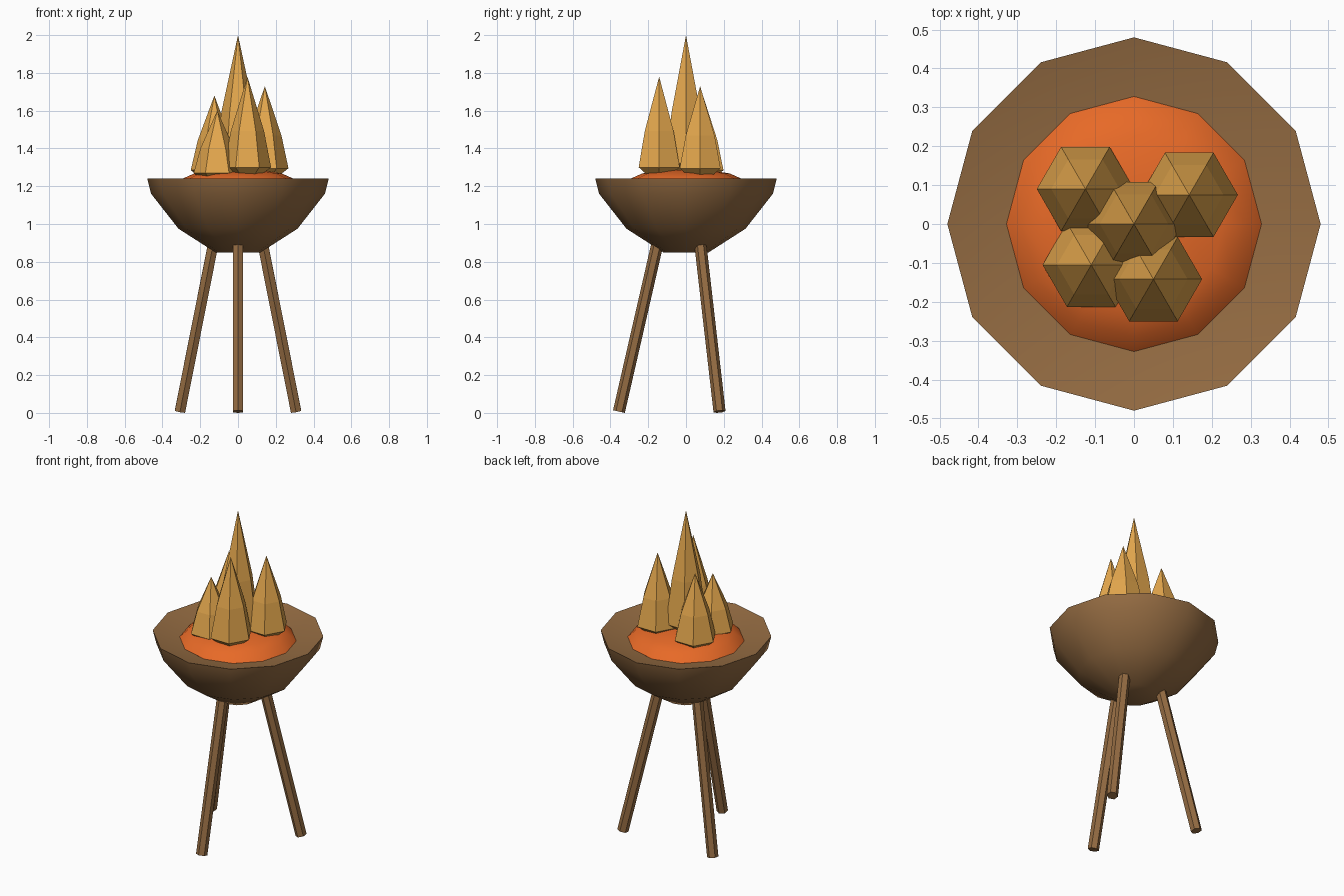
import bpy, bmesh
from math import cos, sin, pi, radians
from mathutils import Vector, Matrix

cube = bpy.data.objects.get("Cube")
if cube:
    bpy.data.objects.remove(cube, do_unlink=True)


def material(name, rgb):
    m = bpy.data.materials.new(name)
    m.use_nodes = True
    m.diffuse_color = (*rgb, 1)
    m.node_tree.nodes["Principled BSDF"].inputs["Base Color"].default_value = (*rgb, 1)
    return m


wood = material("brown wood", (0.30, 0.15, 0.055))
ember = material("orange ember", (0.87, 0.155, 0.022))
flame = material("golden flame", (0.78, 0.39, 0.075))


def lathe(name, profile, sides, mat, origin=(0, 0, 0), smooth=False):
    """Revolve (radius, height) points about z; a zero radius makes a pole."""
    bm = bmesh.new()
    rings = []
    for r, z in profile:
        n = sides if r > 0 else 1
        rings.append([bm.verts.new((r * cos(2 * pi * i / sides), r * sin(2 * pi * i / sides), z))
                      for i in range(n)])
    for a, b in zip(rings, rings[1:]):
        for i in range(sides):
            j = (i + 1) % sides
            if len(a) == 1:
                bm.faces.new((a[0], b[j], b[i]))
            elif len(b) == 1:
                bm.faces.new((a[i], a[j], b[0]))
            else:
                bm.faces.new((a[i], a[j], b[j], b[i]))
    bmesh.ops.recalc_face_normals(bm, faces=bm.faces)
    mesh = bpy.data.meshes.new(name)
    bm.to_mesh(mesh)
    bm.free()
    mesh.materials.append(mat)
    if smooth:
        mesh.shade_smooth()
        mesh.set_sharp_from_angle(angle=radians(60))
    else:
        mesh.shade_flat()
    obj = bpy.data.objects.new(name, mesh)
    obj.location = origin
    bpy.context.collection.objects.link(obj)
    return obj


# Bowl with a shallow dished top
lathe("bowl", [(0, 0.85), (0.12, 0.85), (0.315, 0.975), (0.46, 1.16), (0.48, 1.24),
               (0.33, 1.205), (0, 1.19)], 12, wood, smooth=True)

# Glowing ember mound resting in the dish
lathe("ember_mound", [(0, 1.15), (0.30, 1.16), (0.328, 1.205), (0.29, 1.242), (0.23, 1.268),
                      (0.12, 1.285), (0, 1.29)], 12, ember, smooth=True)

# Three splayed hexagonal legs
for name, angle in (("front_leg", -90), ("back_left_leg", 30), ("back_right_leg", 150)):
    out = Vector((cos(radians(angle)), sin(radians(angle)), 0))
    foot = out * 0.355 + Vector((0, 0, 0.007))
    top = out * 0.148 + Vector((0, 0, 0.91))
    axis = (top - foot).normalized()
    side = axis.cross(out).normalized()
    length = (top - foot).length
    leg = lathe(name, [(0, 0), (0.032, 0), (0.032, length), (0, length)], 6, wood)
    front = side.cross(axis)
    frame = Matrix((front, side * -1, axis)).transposed()
    if frame.determinant() < 0:
        frame = Matrix((front, side, axis)).transposed()
    leg.matrix_world = Matrix.Translation(foot) @ frame.to_4x4()

# Hexagonal flame spikes: x, y, widest height, tip height
spikes = {
    "centre_flame": (0, 0, 1.32, 2.0),
    "back_right_flame": (-0.125, 0.09, 1.285, 1.68),
    "back_left_flame": (0.142, 0.075, 1.295, 1.73),
    "front_left_flame": (0.05, -0.142, 1.30, 1.78),
    "front_right_flame": (-0.11, -0.105, 1.27, 1.60),
}
for name, (x, y, base, tip) in spikes.items():
    h = tip - base
    lathe(name, [(0, -0.04), (0.08, -0.035), (0.125, 0), (0.088, h * 0.4), (0, h)],
          6, flame, origin=(x, y, base))
